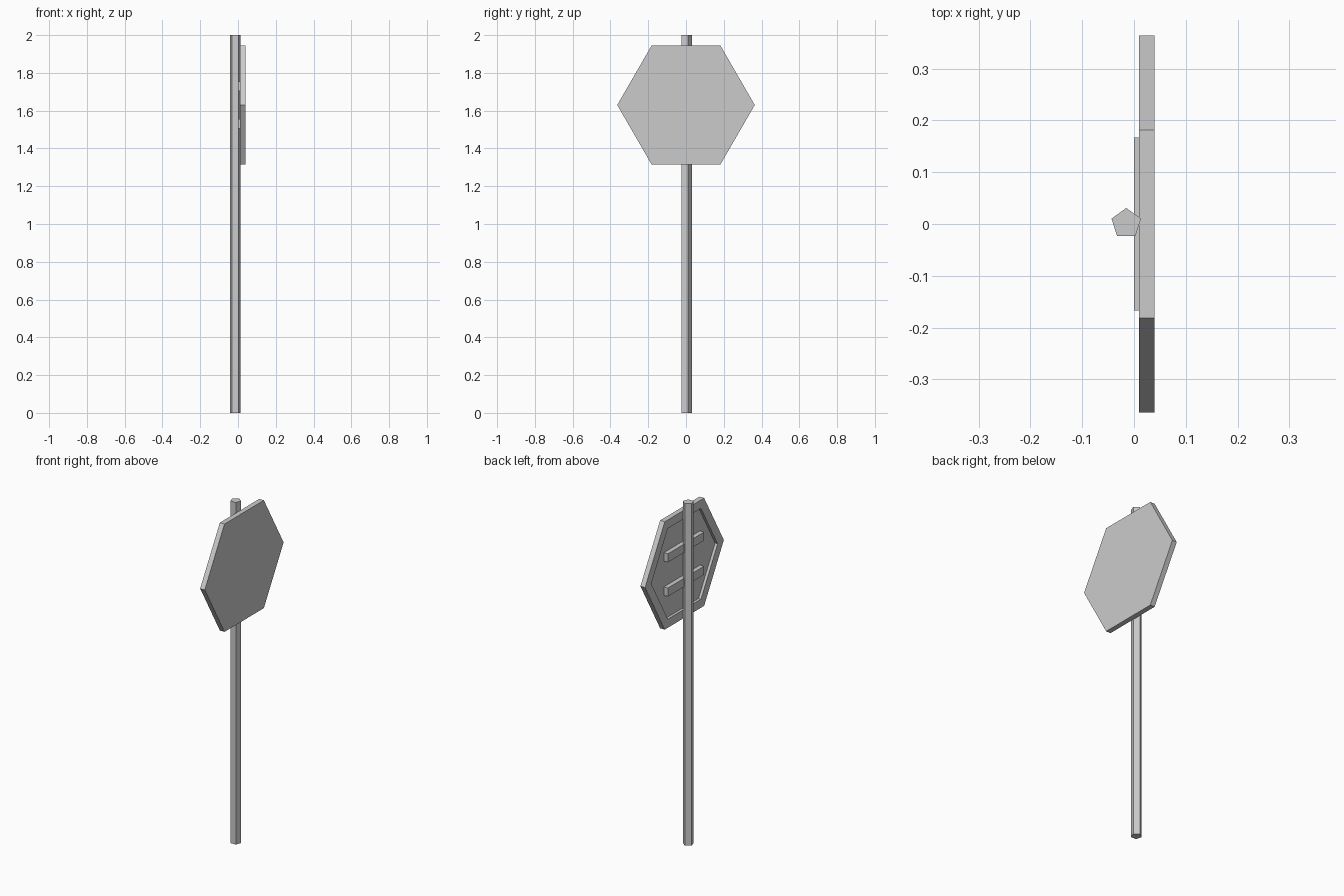
import bpy, bmesh, math
from mathutils import Vector

cube = bpy.data.objects.get("Cube")
if cube:
    bpy.data.objects.remove(cube, do_unlink=True)

grey = bpy.data.materials.new("plain_grey")
grey.use_nodes = True
colour = (0.6, 0.6, 0.6, 1)
grey.diffuse_color = colour
grey.node_tree.nodes["Principled BSDF"].inputs["Base Color"].default_value = colour


def add_object(name, bm):
    bmesh.ops.recalc_face_normals(bm, faces=bm.faces)
    mesh = bpy.data.meshes.new(name)
    bm.to_mesh(mesh)
    bm.free()
    mesh.materials.append(grey)
    obj = bpy.data.objects.new(name, mesh)
    bpy.context.collection.objects.link(obj)
    return obj


def prism(points, direction):
    """Extrude a flat outline; return the mesh and its starting cap."""
    bm = bmesh.new()
    cap = bm.faces.new([bm.verts.new(p) for p in points])
    ext = bmesh.ops.extrude_face_region(bm, geom=[cap], use_keep_orig=True)
    moved = [g for g in ext["geom"] if isinstance(g, bmesh.types.BMVert)]
    bmesh.ops.translate(bm, verts=moved, vec=direction)
    bmesh.ops.recalc_face_normals(bm, faces=bm.faces)
    return bm, cap


def ring(sides, radius, start):
    angles = [start + math.tau * i / sides for i in range(sides)]
    return [(radius * math.cos(a), radius * math.sin(a)) for a in angles]


SIGN_Z = 1.63

# Five-sided pole
bm, _ = prism([(x - 0.015, y + 0.001, 0) for x, y in ring(5, 0.03, math.pi / 2)],
              Vector((0, 0, 2)))
add_object("pole", bm)

# Hexagonal sign plate with a recessed back
bm, back = prism([(0.01, y, z + SIGN_Z) for y, z in ring(6, 0.364, 0)],
                 Vector((0.03, 0, 0)))
bmesh.ops.inset_region(bm, faces=[back], thickness=0.05, use_even_offset=True)
floor = bmesh.ops.extrude_discrete_faces(bm, faces=[back])["faces"][0]
bmesh.ops.translate(bm, verts=floor.verts, vec=(0.016, 0, 0))
add_object("sign_plate", bm)

# Two horizontal brackets joining the plate to the pole
for name, offset in (("upper_bracket", 0.1), ("lower_bracket", -0.1)):
    bm = bmesh.new()
    bmesh.ops.create_cube(bm, size=1)
    bmesh.ops.scale(bm, verts=bm.verts, vec=(0.028, 0.334, 0.05))
    bmesh.ops.translate(bm, verts=bm.verts, vec=(0.014, 0, SIGN_Z + offset))
    add_object(name, bm)
